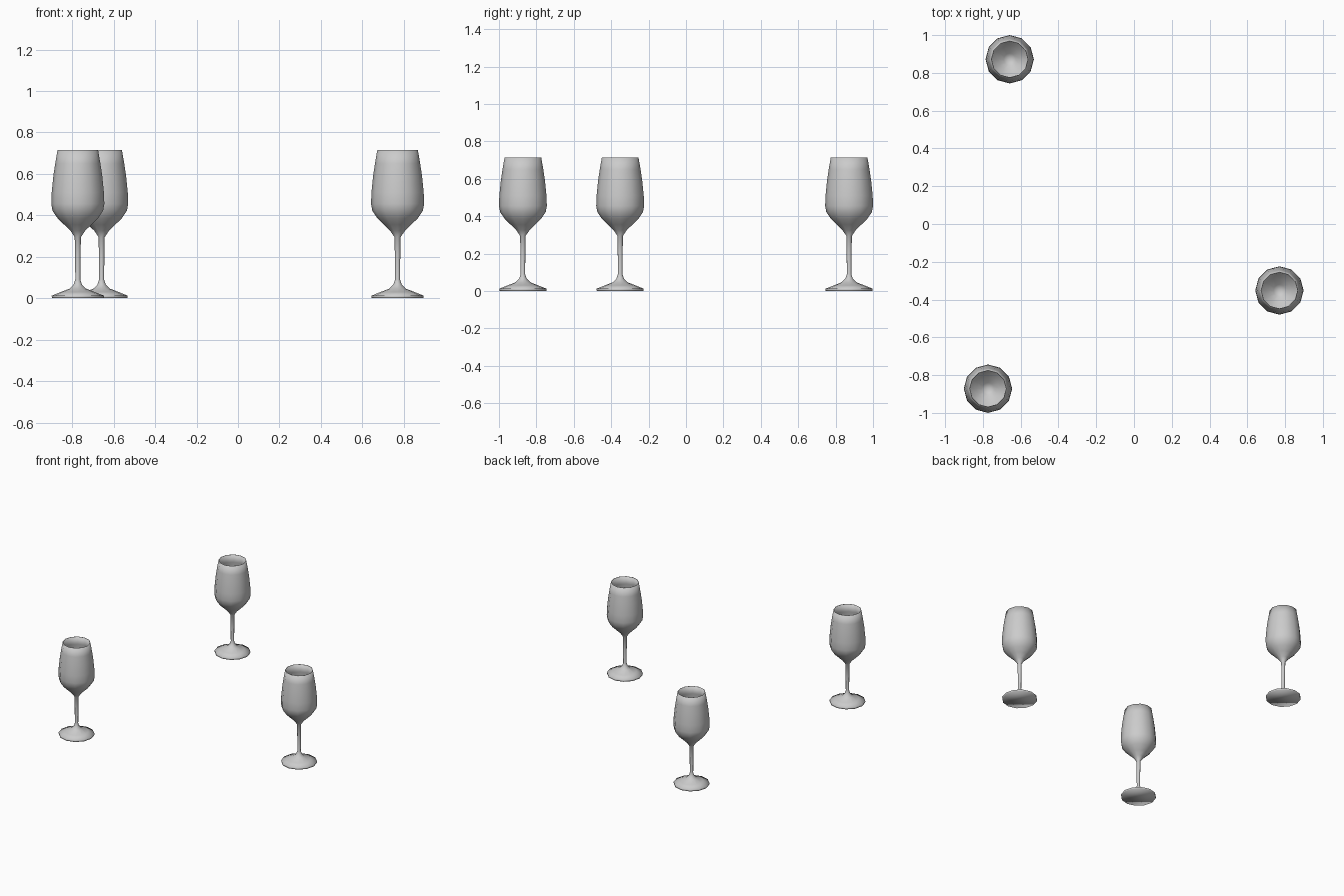
import bpy, bmesh
from math import cos, sin, pi

if "Cube" in bpy.data.objects:
    bpy.data.objects.remove(bpy.data.objects["Cube"])

SIDES = 12
# (radius, height) from foot rim, up the stem and bowl, then down the inside
OUTER = [(0.125, 0.0), (0.126, 0.012), (0.082, 0.03), (0.04, 0.046), (0.02, 0.066),
         (0.012, 0.09), (0.013, 0.2), (0.015, 0.295), (0.036, 0.326), (0.066, 0.355),
         (0.097, 0.385), (0.122, 0.422), (0.128, 0.455), (0.126, 0.51),
         (0.118, 0.59), (0.109, 0.65), (0.098, 0.714)]
INNER = [(0.095, 0.714), (0.106, 0.65), (0.115, 0.59), (0.123, 0.51), (0.125, 0.455),
         (0.118, 0.424), (0.093, 0.389), (0.062, 0.36), (0.032, 0.331)]
BOWL_BOTTOM = 0.312


def wine_glass_mesh():
    bm = bmesh.new()
    rings = []
    for r, z in OUTER + INNER:
        rings.append([bm.verts.new((r * cos(2 * pi * i / SIDES), r * sin(2 * pi * i / SIDES), z))
                      for i in range(SIDES)])
    for a, b in zip(rings, rings[1:]):
        for i in range(SIDES):
            j = (i + 1) % SIDES
            bm.faces.new((a[i], a[j], b[j], b[i]))
    # flat underside of the foot
    bm.faces.new(rings[0][::-1])
    # inside floor of the bowl
    tip = bm.verts.new((0, 0, BOWL_BOTTOM))
    for i in range(SIDES):
        bm.faces.new((rings[-1][i], rings[-1][(i + 1) % SIDES], tip))
    bmesh.ops.recalc_face_normals(bm, faces=bm.faces)
    for f in bm.faces:
        f.smooth = True
    mesh = bpy.data.meshes.new("wine_glass")
    bm.to_mesh(mesh)
    bm.free()
    return mesh


# three identical glasses standing apart
mesh = wine_glass_mesh()
for name, x, y in (("wine_glass_front", -0.773, -0.872),
                   ("wine_glass_back", -0.658, 0.872),
                   ("wine_glass_right", 0.77, -0.352)):
    glass = bpy.data.objects.new(name, mesh)
    glass.location = (x, y, 0)
    bpy.context.collection.objects.link(glass)
